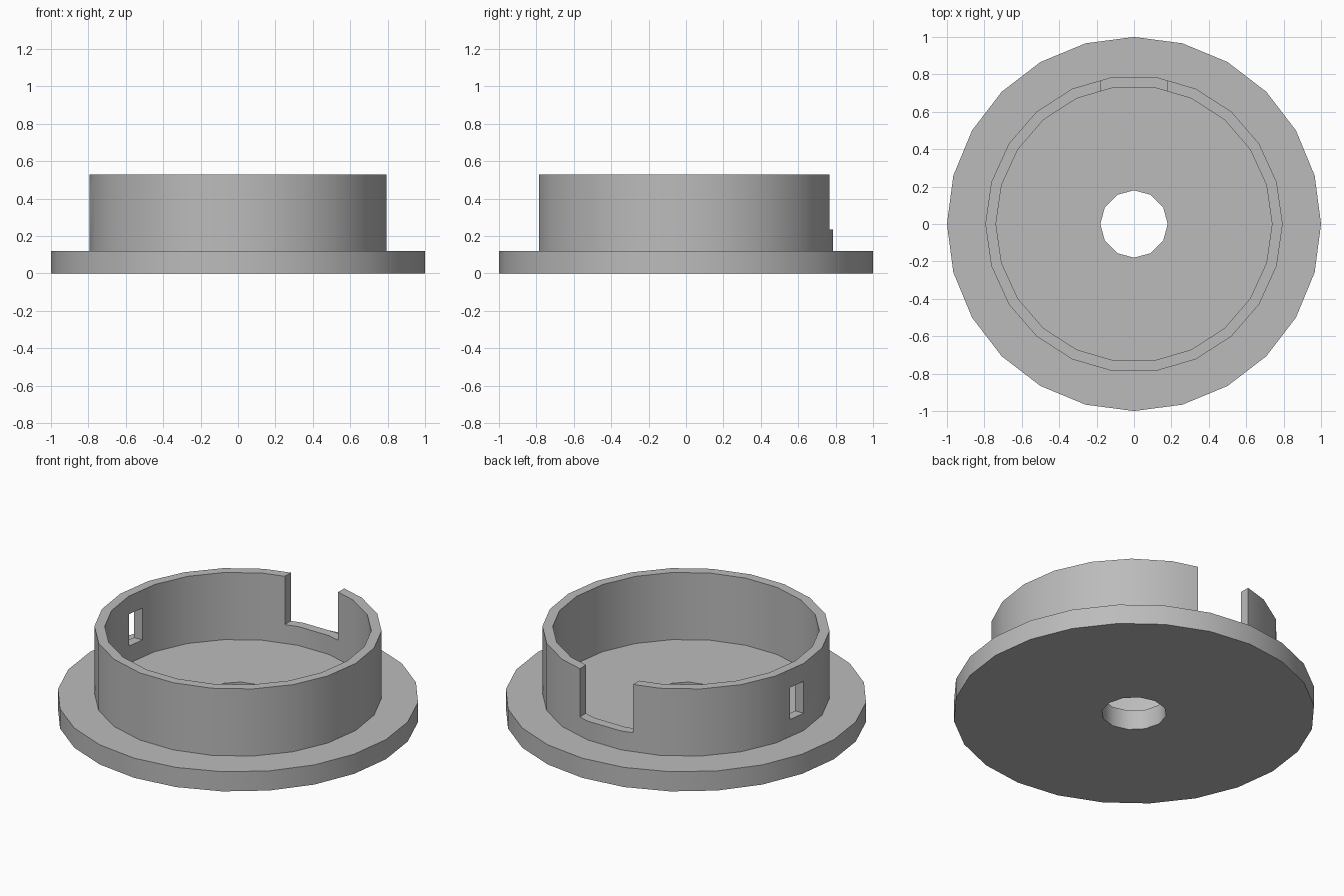
import bpy
import bmesh
from math import cos, sin, pi, radians

cube = bpy.data.objects.get("Cube")
if cube:
    bpy.data.objects.remove(cube, do_unlink=True)

GREY = (0.5, 0.5, 0.5, 1)
grey = bpy.data.materials.new("plain grey")
grey.use_nodes = True
grey.diffuse_color = GREY
grey.node_tree.nodes["Principled BSDF"].inputs["Base Color"].default_value = GREY


def add_object(name, bm):
    bmesh.ops.recalc_face_normals(bm, faces=bm.faces)
    mesh = bpy.data.meshes.new(name)
    bm.to_mesh(mesh)
    bm.free()
    mesh.materials.append(grey)
    obj = bpy.data.objects.new(name, mesh)
    bpy.context.collection.objects.link(obj)
    return obj


def tube(name, outer_r, outer_n, inner_r, inner_n, z0, z1):
    """Straight tube whose outer and inner walls may have different side counts."""
    bm = bmesh.new()
    for z in (z0, z1):
        edges = []
        for r, n in ((outer_r, outer_n), (inner_r, inner_n)):
            loop = [bm.verts.new((r * cos(2 * pi * i / n), r * sin(2 * pi * i / n), z))
                    for i in range(n)]
            edges += [bm.edges.new((loop[i - 1], loop[i])) for i in range(n)]
            if z == z0:
                continue
            # side wall down to the matching lower loop
            start = 0 if r == outer_r else outer_n
            bm.verts.ensure_lookup_table()
            low = bm.verts[start:start + n]
            for i in range(n):
                bm.faces.new((low[i - 1], low[i], loop[i], loop[i - 1]))
        bmesh.ops.triangle_fill(bm, edges=edges, use_beauty=True, normal=(0, 0, 1))
    return add_object(name, bm)


def cut_box(target, lo, hi):
    bm = bmesh.new()
    bmesh.ops.create_cube(bm, size=1)
    for v in bm.verts:
        v.co = [(a + b) / 2 + c * (b - a) for a, b, c in zip(lo, hi, v.co)]
    cutter = add_object("cutter", bm)
    cutter.hide_render = True
    mod = target.modifiers.new("cut", 'BOOLEAN')
    mod.operation = 'DIFFERENCE'
    mod.solver = 'EXACT'
    mod.object = cutter
    bpy.context.view_layer.objects.active = target
    bpy.ops.object.modifier_apply(modifier=mod.name)
    bpy.data.objects.remove(cutter, do_unlink=True)


# Flange with the centre hole
flange = tube("base_flange", 1.0, 24, 0.18, 12, 0, 0.12)

# Upright collar with a rear notch and a small side window
collar = tube("collar_wall", 0.795, 22, 0.738, 22, 0.11, 0.53)
cut_box(collar, (-0.18, 0.5, 0.235), (0.18, 1, 0.7))
cut_box(collar, (-1, 0, 0.225), (-0.6, 0.11, 0.42))

# Smooth round walls with crisp rims
bpy.ops.object.select_all(action='DESELECT')
for obj in (flange, collar):
    obj.select_set(True)
bpy.context.view_layer.objects.active = collar
bpy.ops.object.shade_smooth_by_angle(angle=radians(35))
